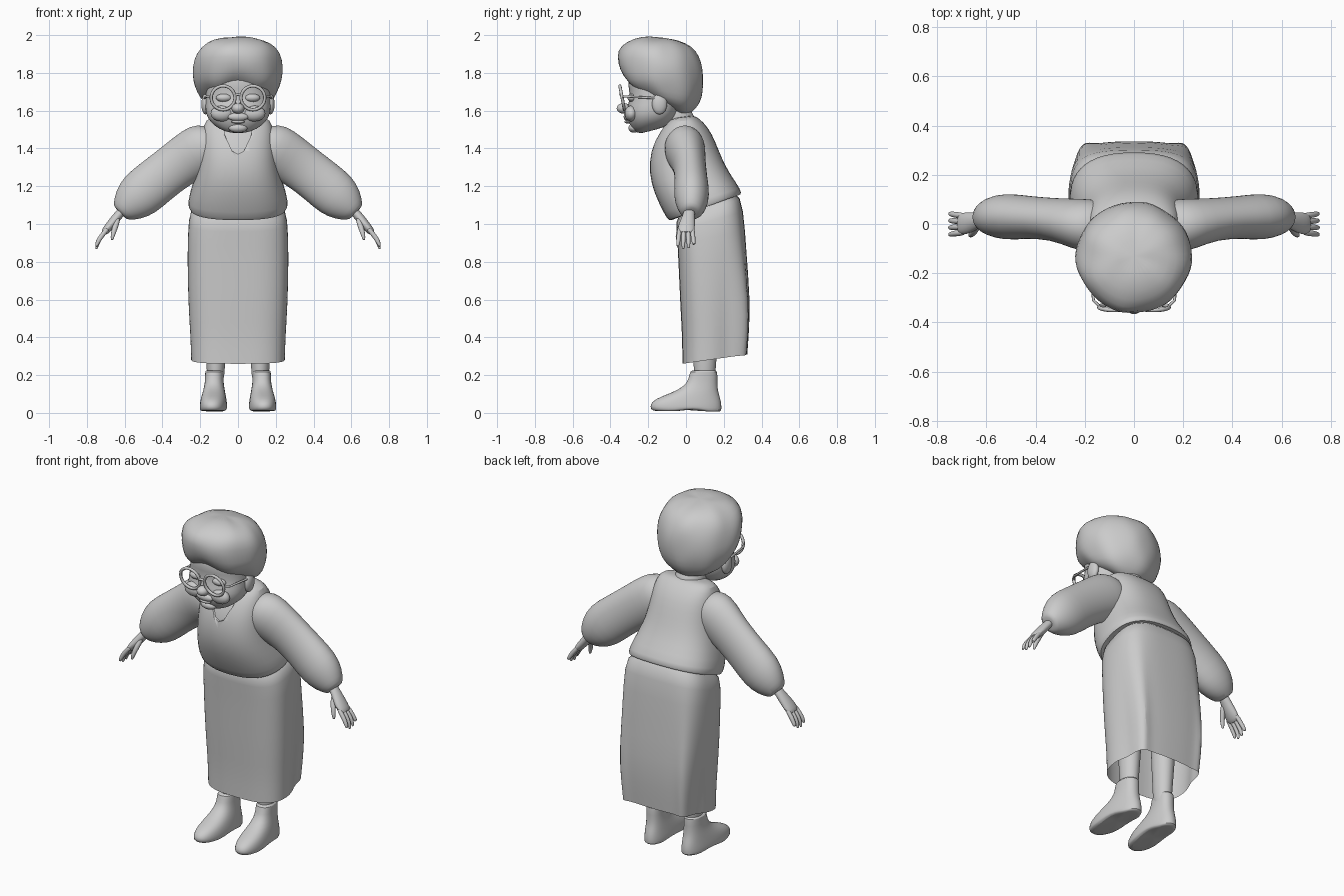
import bpy, bmesh, math
from mathutils import Vector, Matrix, noise

cube = bpy.data.objects.get("Cube")
if cube:
    bpy.data.objects.remove(cube)

GREY = (0.6, 0.6, 0.6, 1)
mat = bpy.data.materials.new("plain grey")
mat.use_nodes = True
mat.diffuse_color = GREY
mat.node_tree.nodes["Principled BSDF"].inputs["Base Color"].default_value = GREY


def finish(name, bm, mirror=False, subsurf=0, angle=50):
    bmesh.ops.recalc_face_normals(bm, faces=bm.faces)
    me = bpy.data.meshes.new(name)
    bm.to_mesh(me)
    bm.free()
    me.materials.append(mat)
    ob = bpy.data.objects.new(name, me)
    bpy.context.collection.objects.link(ob)
    bpy.ops.object.select_all(action="DESELECT")
    ob.select_set(True)
    bpy.context.view_layer.objects.active = ob
    bpy.ops.object.shade_smooth_by_angle(angle=math.radians(angle))
    if subsurf:
        ob.modifiers.new("Smooth", "SUBSURF").levels = subsurf
        ob.modifiers["Smooth"].render_levels = subsurf
    if mirror:
        ob.modifiers.new("Mirror", "MIRROR")
    return ob


def loft(rings, sides=24, power=1.0, caps=(True, True)):
    """Skin rings given as (centre, half axis u, half axis v)."""
    bm = bmesh.new()
    loops = []
    for c, u, v in rings:
        loop = []
        for i in range(sides):
            a = math.tau * i / sides
            p, q = (math.copysign(abs(t) ** power, t) for t in (math.cos(a), math.sin(a)))
            loop.append(bm.verts.new(c + u * p + v * q))
        loops.append(loop)
    for a, b in zip(loops, loops[1:]):
        for i in range(sides):
            j = (i + 1) % sides
            bm.faces.new((a[i], a[j], b[j], b[i]))
    for loop, cap in zip((loops[0], loops[-1]), caps):
        if cap:
            mid = bm.verts.new(sum((v.co for v in loop), Vector()) / sides)
            for i in range(sides):
                bm.faces.new((loop[i], loop[(i + 1) % sides], mid))
    return bm


def slices(rows, x=0.0):
    """Rings from (front y, front z, back y, back z, half width)."""
    out = []
    for fy, fz, by, bz, w in rows:
        f, b = Vector((x, fy, fz)), Vector((x, by, bz))
        out.append(((f + b) / 2, Vector((w, 0, 0)), (b - f) / 2))
    return out


def tube(rows):
    """Rings across a path of (x, y, z, radius, y radius)."""
    pts = [Vector(r[:3]) for r in rows]
    out = []
    for i, r in enumerate(rows):
        d = (pts[min(i + 1, len(pts) - 1)] - pts[max(i - 1, 0)]).normalized()
        side = Vector((0, 1, 0))
        side = (side - d * side.dot(d)).normalized()
        out.append((pts[i], d.cross(side) * r[3], side * r[4]))
    return out


def ball(name, centre, radii, mirror=False):
    bm = bmesh.new()
    m = Matrix.Translation(centre) @ Matrix.Diagonal((*radii, 1))
    bmesh.ops.create_uvsphere(bm, u_segments=20, v_segments=12, radius=1, matrix=m)
    return finish(name, bm, mirror)


# Skirt: open hem, flared back corners, pinched side folds
bm = loft(slices([(-.06, 1.04, .27, 1.19, .235), (-.05, .98, .305, 1.09, .265),
                  (-.04, .8, .32, .85, .27), (-.03, .55, .34, .6, .265),
                  (-.02, .4, .335, .44, .255), (-.02, .26, .325, .31, .25)]),
          sides=36, power=.65, caps=(True, False))
for v in bm.verts:
    low = max(0, min(1, (1.1 - v.co.z) / .8))
    if abs(v.co.x) > .15:
        corner = max(0, 1 - abs(v.co.y - .31) / .05) * min(1, (abs(v.co.x) - .15) / .06)
        pinch = max(0, 1 - abs(v.co.y - .22) / .07)
        v.co.y += .05 * low * corner
        v.co.x -= math.copysign(.03 * low * pinch, v.co.x)
finish("skirt", bm, subsurf=1)

# Vest with a cut V neck over a blouse
body = [(-.06, 1.03, .26, 1.16, .235), (-.09, 1.01, .295, 1.15, .26),
        (-.115, 1.05, .295, 1.18, .27), (-.17, 1.16, .23, 1.27, .24),
        (-.198, 1.27, .19, 1.35, .212), (-.188, 1.39, .155, 1.44, .2),
        (-.15, 1.48, .12, 1.51, .19), (-.1, 1.545, .07, 1.56, .172),
        (-.07, 1.56, .04, 1.575, .13)]
vest = finish("vest", loft(slices(body), power=.8), subsurf=1)
inner = [(f + .012, fz, b - .012, bz, w - .012) for f, fz, b, bz, w in body[3:]]
finish("blouse", loft(slices(inner), power=.8), subsurf=1)
bm = bmesh.new()
neck = [(-.085, 1.62), (-.07, 1.47), (-.03, 1.385), (0, 1.37), (.03, 1.385), (.07, 1.47), (.085, 1.62)]
face = bm.faces.new([bm.verts.new((x, -.4, z)) for x, z in neck])
ext = bmesh.ops.extrude_face_region(bm, geom=[face])
bmesh.ops.translate(bm, vec=(0, .36, 0), verts=[e for e in ext["geom"] if isinstance(e, bmesh.types.BMVert)])
cutter = finish("neckline_cutter", bm)
cutter.hide_render = True
cutter.hide_viewport = True
cut = vest.modifiers.new("Neckline", "BOOLEAN")
cut.operation, cut.object, cut.solver = "DIFFERENCE", cutter, "EXACT"

# Sleeves puffed towards the cuff
finish("sleeves", loft(tube([
    (.1, -.01, 1.43, .09, .09), (.17, -.01, 1.405, .135, .11), (.22, 0, 1.38, .14, .105),
    (.32, .02, 1.315, .125, .085), (.43, .027, 1.23, .125, .087), (.52, .03, 1.155, .13, .097),
    (.58, .03, 1.1, .1, .08), (.62, .025, 1.065, .06, .055), (.625, .025, 1.06, .04, .035)])),
    mirror=True, subsurf=1)

# Hands with four fingers and a thumb
finish("palms", loft(tube([(.6, .02, 1.085, .024, .03), (.635, .015, 1.045, .025, .032),
                           (.67, .005, 1.0, .026, .045), (.7, 0, .965, .022, .047),
                           (.712, 0, .95, .015, .04)]), sides=12), mirror=True, subsurf=1)
for i in range(4):
    y, drop = .037 - .025 * i, (.02, 0, -.005, .01)[i]
    finish("finger_%d" % (i + 1), loft(tube([
        (.69, y * .9, .975, .013, .013), (.725, y, .935, .014, .013),
        (.745, y * 1.1, .9, .012, .011), (.75, y * 1.15, .872 + drop, .007, .007)]), sides=10),
        mirror=True, subsurf=1)
finish("thumbs", loft(tube([(.635, -.005, 1.03, .015, .016), (.65, -.03, .985, .016, .015),
                            (.662, -.045, .945, .013, .012), (.668, -.047, .915, .007, .007)]), sides=10),
       mirror=True, subsurf=1)

# Legs and boots
finish("legs", loft(slices([(.04, .15, .155, .15, .046), (.04, .26, .16, .26, .05),
                            (.03, .5, .18, .5, .065), (.03, .9, .2, .9, .08)], x=.118), sides=16),
       mirror=True, subsurf=1)
bm = loft(slices([(-.17, .005, .18, .005, .064), (-.19, .02, .19, .01, .07), (-.192, .045, .19, .04, .07),
                  (-.165, .075, .185, .07, .066), (-.08, .105, .175, .1, .06), (-.01, .14, .168, .13, .053),
                  (.015, .18, .166, .175, .048), (.02, .225, .168, .225, .05),
                  (.045, .225, .15, .225, .04)], x=.125), sides=20, power=.85)
for v in bm.verts:
    toe = (.1 - v.co.y) / .28
    v.co.x = .125 + (v.co.x - .125) * (1 + .12 * min(toe, .5)) + .012 * toe
    if -.02 < v.co.y < .1 and v.co.z < .025:
        v.co.z += .012
finish("boots", bm, mirror=True, subsurf=1)

# Neck and head
finish("neck", loft(slices([(-.1, 1.47, .07, 1.5, .09), (-.14, 1.54, .045, 1.57, .085),
                            (-.18, 1.62, 0, 1.66, .085)])), subsurf=1)
finish("head", loft(slices([(-.245, 1.478, -.14, 1.505, .055), (-.275, 1.49, -.1, 1.52, .1),
                            (-.302, 1.53, -.06, 1.55, .15), (-.318, 1.58, -.04, 1.59, .173),
                            (-.31, 1.63, -.03, 1.63, .174), (-.293, 1.68, -.02, 1.68, .17),
                            (-.315, 1.75, 0, 1.74, .172), (-.29, 1.82, 0, 1.8, .16)]), power=.85), subsurf=1)
ball("nose", (0, -.33, 1.612), (.034, .037, .028))
ball("upper_lip", (0, -.31, 1.567), (.055, .02, .022))
ball("lower_lip", (0, -.308, 1.542), (.036, .018, .01))
ball("chin", (0, -.275, 1.508), (.05, .03, .025))
ball("cheeks", (.085, -.29, 1.585), (.06, .035, .042), True)
ball("eyelids", (.075, -.285, 1.668), (.042, .025, .022), True)
ball("ears", (.172, -.14, 1.635), (.022, .04, .055), True)

# Hair: lumpy cap, parted at the brow, with a small bun behind
bm = loft(slices([(-.13, 1.64, 0, 1.57, .1), (-.2, 1.67, .055, 1.61, .185), (-.29, 1.73, .085, 1.67, .215),
                  (-.34, 1.775, .092, 1.74, .235), (-.362, 1.85, .09, 1.82, .24),
                  (-.364, 1.92, .07, 1.89, .222), (-.32, 1.97, .035, 1.945, .175),
                  (-.23, 1.992, -.03, 1.975, .1)]), sides=28)
for v in bm.verts:
    p = v.co.copy()
    out = (p - Vector((0, -.13, 1.79))).normalized()
    v.co += out * .016 * noise.noise(p * 11)
    if p.y < -.24 and p.z < 1.8:
        v.co.z += .035 * max(0, 1 - abs(p.x) / .09) - .012
finish("hair", bm, subsurf=1, angle=60)
bm = bmesh.new()
bmesh.ops.create_icosphere(bm, subdivisions=3, radius=1,
                           matrix=Matrix.Translation((0, .005, 1.87)) @ Matrix.Diagonal((.085, .06, .06, 1)))
for v in bm.verts:
    v.co += Vector((0, 1, 1)) * .012 * noise.noise(v.co * 18)
finish("hair_bun", bm)

# Round glasses
circle = [(math.cos(math.tau * i / 32), math.sin(math.tau * i / 32)) for i in range(33)]


def wire(name, points, radius, mirror=True):
    rings = []
    for i, p in enumerate(points):
        d = (points[min(i + 1, len(points) - 1)] - points[max(i - 1, 0)]).normalized()
        u = d.cross(Vector((0, .3, 1)) if abs(d.y) > .7 else Vector((0, 1, 0))).normalized()
        rings.append((p, u * radius, d.cross(u) * radius))
    finish(name, loft(rings, sides=8), mirror)


wire("glasses_rims", [Vector((.079 + .063 * c, -.338 - .012 * s, 1.668 + .063 * s)) for c, s in circle], .0085)
wire("glasses_temples", [Vector(p) for p in ((.14, -.335, 1.675), (.165, -.31, 1.675), (.178, -.14, 1.665))], .006)
wire("glasses_bridge", [Vector(p) for p in ((-.022, -.34, 1.68), (0, -.347, 1.686), (.022, -.34, 1.68))], .007, False)
